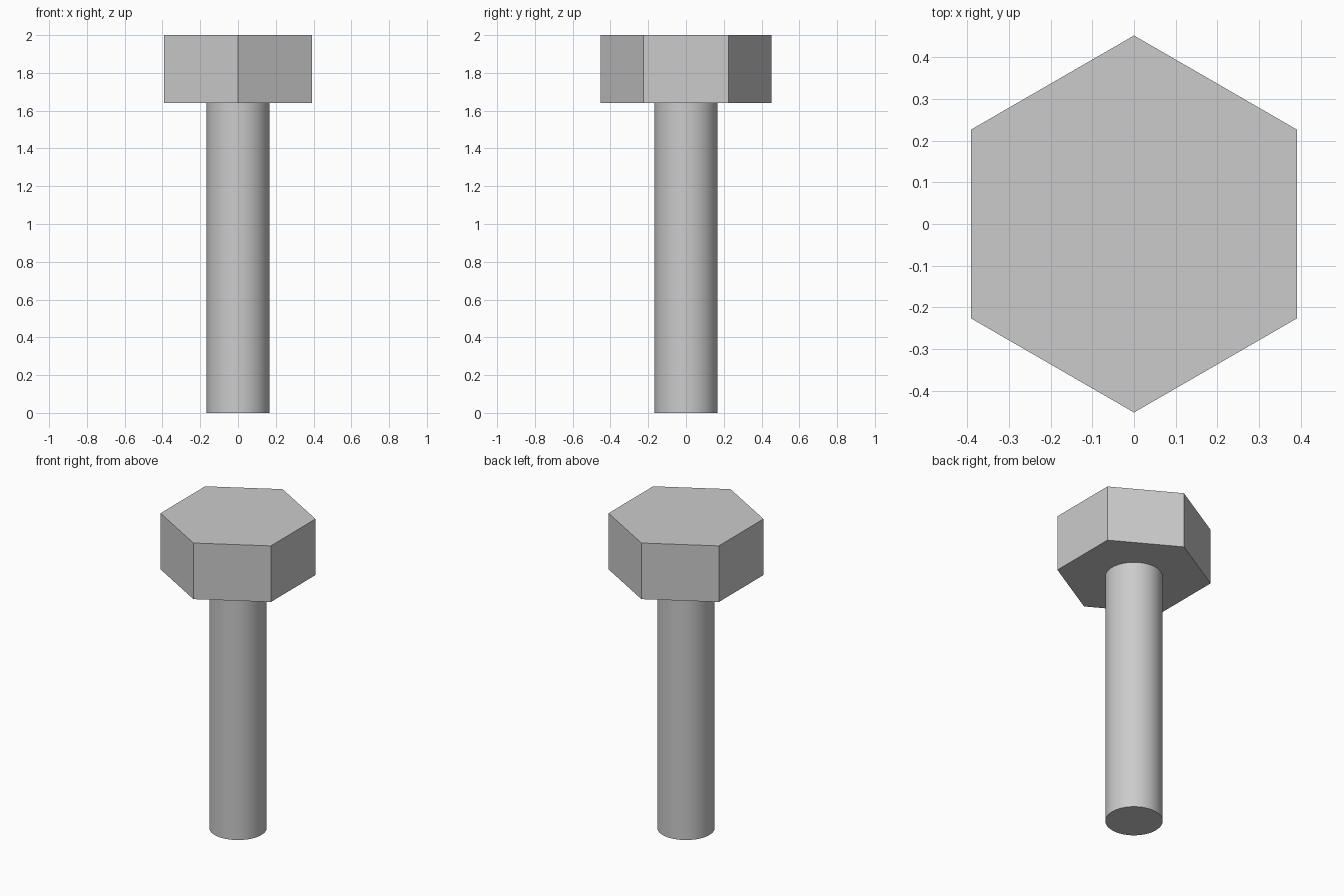
import bpy
import math

cube = bpy.data.objects.get("Cube")
if cube:
    bpy.data.objects.remove(cube, do_unlink=True)

# Plain steel colour
steel = bpy.data.materials.new("steel_grey")
steel.use_nodes = True
colour = (0.6, 0.6, 0.6, 1.0)
steel.diffuse_color = colour
steel.node_tree.nodes["Principled BSDF"].inputs["Base Color"].default_value = colour


def prism(name, sides, radius, bottom, top):
    """Upright prism between two heights, with a corner facing the back."""
    bpy.ops.mesh.primitive_cylinder_add(
        vertices=sides, radius=radius, depth=top - bottom,
        location=(0, 0, (bottom + top) / 2))
    part = bpy.context.object
    part.name = name
    part.data.materials.append(steel)
    return part


HEAD_BOTTOM = 1.64

# Hexagonal head, flat faced
prism("hex_head", 6, 0.452, HEAD_BOTTOM, 2.0)

# Round shank, smooth sided with sharp end rim
prism("shank", 64, 0.167, 0.0, HEAD_BOTTOM)
bpy.ops.object.shade_smooth_by_angle(angle=math.radians(30))
